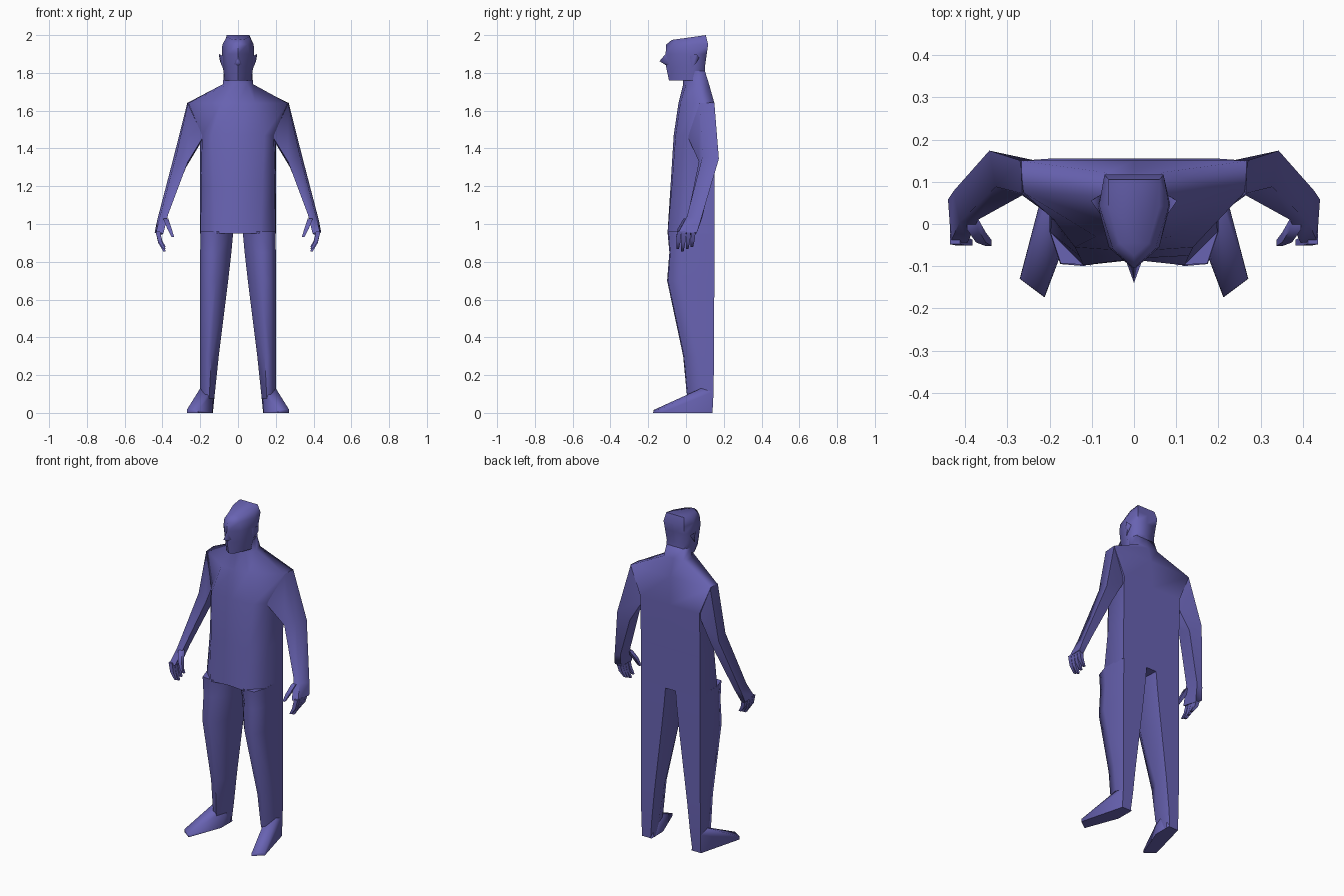
import bpy, bmesh, math

mat = bpy.data.materials.new("violet blue")
mat.diffuse_color = (0.14, 0.125, 0.45, 1)


def finish(bm, name, mirror):
    bmesh.ops.recalc_face_normals(bm, faces=bm.faces)
    me = bpy.data.meshes.new(name)
    bm.to_mesh(me)
    bm.free()
    me.materials.append(mat)
    ob = bpy.data.objects.new(name, me)
    bpy.context.collection.objects.link(ob)
    if mirror:
        ob.modifiers.new("mirror", 'MIRROR').use_mirror_merge = False
    return ob


def loft(name, rings, mirror=False):
    """Skin a list of equal-length point rings and cap both ends."""
    bm = bmesh.new()
    vs = [[bm.verts.new(p) for p in r] for r in rings]
    n = len(vs[0])
    for a, b in zip(vs, vs[1:]):
        for i in range(n):
            j = (i + 1) % n
            bm.faces.new((a[i], a[j], b[j], b[i]))
    bm.faces.new(vs[0])
    bm.faces.new(vs[-1])
    return finish(bm, name, mirror)


def hull(name, pts, mirror=False):
    bm = bmesh.new()
    for p in pts:
        bm.verts.new(p)
    r = bmesh.ops.convex_hull(bm, input=bm.verts)
    loose = [v for v in bm.verts if not v.link_faces]
    bmesh.ops.delete(bm, geom=loose, context='VERTS')
    return finish(bm, name, mirror)


def body_ring(z, yc, xf, yf, xs, ys, xb, yb, tilt=0):
    """Symmetric section: front centre, front corner, side, back corner, back centre."""
    half = [(xf, yf), (xs, ys), (xb, yb)]
    pts = [(0, yc)] + half + [(0, yb)] + [(-x, y) for x, y in reversed(half)]
    return [(x, y, z + tilt * y) for x, y in pts]


# torso, shoulders and neck
loft("torso", [body_ring(*r) for r in [
    (0.95, -0.085, 0.12, -0.098, 0.198, -0.02, 0.20, 0.15),
    (1.20, -0.082, 0.13, -0.075, 0.196, 0.01, 0.20, 0.15),
    (1.47, -0.065, 0.14, -0.055, 0.19, 0.01, 0.20, 0.155),
    (1.64, -0.040, 0.09, -0.030, 0.262, 0.075, 0.27, 0.15),
    (1.74, -0.015, 0.05, 0.000, 0.080, 0.065, 0.065, 0.122),
    (1.81, -0.020, 0.05, -0.005, 0.074, 0.050, 0.06, 0.10)]])

# head
loft("head", [body_ring(*r) for r in [
    (1.76, -0.09, 0.03, -0.07, 0.07, 0.02, 0.058, 0.105),
    (1.83, -0.105, 0.05, -0.055, 0.08, 0.04, 0.06, 0.10),
    (1.90, -0.108, 0.06, -0.055, 0.086, 0.045, 0.065, 0.11),
    (1.95, -0.105, 0.05, -0.060, 0.083, 0.045, 0.07, 0.117),
    (1.985, -0.075, 0.035, -0.045, 0.06, 0.04, 0.06, 0.105, 0.14)]])

hull("nose", [(0, -0.14, 1.862), (0, -0.10, 1.91), (0, -0.09, 1.83),
              (0.02, -0.085, 1.845), (-0.02, -0.085, 1.845)])

hull("ear", [(0.078, 0.02, 1.89), (0.102, 0.055, 1.90), (0.095, 0.06, 1.86),
             (0.08, 0.03, 1.825), (0.078, 0.07, 1.88)], True)


# legs
def leg_ring(z, xi, xo, yf, yb):
    return [(xi, yf + 0.08, z), ((xi + xo) / 2 - 0.01, yf, z), (xo - 0.025, yf + 0.005, z),
            (xo, yf + 0.08, z), (xo, yb, z), (xi + 0.008, yb, z)]


loft("leg", [leg_ring(*r) for r in [
    (0.96, 0.025, 0.199, -0.098, 0.15), (0.85, 0.035, 0.20, -0.088, 0.15),
    (0.70, 0.052, 0.20, -0.10, 0.15), (0.30, 0.102, 0.20, -0.015, 0.148),
    (0.11, 0.122, 0.20, 0.003, 0.146), (0.0, 0.133, 0.198, 0.03, 0.14)]], True)

hull("foot", [(0.135, 0.14, 0), (0.20, 0.14, 0), (0.135, 0.03, 0), (0.212, -0.174, 0),
              (0.271, -0.13, 0), (0.212, -0.172, 0.015), (0.27, -0.13, 0.018),
              (0.20, 0.08, 0.13), (0.15, 0.04, 0.11), (0.128, 0.09, 0.11),
              (0.20, 0.14, 0.11)], True)

# arm: shoulder, elbow, wrist and knuckle sections
loft("arm", [
    [(0.268, 0.15, 1.643), (0.265, 0.072, 1.64), (0.185, 0.01, 1.46), (0.185, 0.14, 1.45)],
    [(0.343, 0.174, 1.345), (0.328, 0.088, 1.36), (0.265, 0.068, 1.33), (0.275, 0.15, 1.30)],
    [(0.428, 0.078, 1.02), (0.413, 0.005, 1.04), (0.370, 0.010, 1.05), (0.385, 0.085, 1.03)],
    [(0.441, 0.058, 0.955), (0.434, -0.040, 0.955), (0.395, -0.045, 0.95), (0.408, 0.045, 0.94)]],
    True)


# fingers curl inwards below the knuckles
def digit(name, path, w):
    loft(name, [[(x + a * w * s, y + b * w * s, z) for a, b in ((1, -1), (1, 1), (-1, 1), (-1, -1))]
                for (x, y, z), s in zip(path, (1, 0.9, 0.55))], True)


for i in range(4):
    y = -0.036 + 0.025 * i
    drop = 0.012 * abs(i - 1)
    digit("finger", [(0.424, y, 0.96), (0.412, y - 0.004, 0.90 + drop / 2),
                     (0.389, y - 0.008, 0.855 + drop)], 0.012)
digit("thumb", [(0.383, 0.0, 1.03), (0.363, -0.032, 0.975), (0.345, -0.045, 0.932)], 0.013)

# soft shading across the low-poly surfaces
bpy.ops.object.select_all(action='SELECT')
bpy.context.view_layer.objects.active = bpy.data.objects["torso"]
bpy.ops.object.shade_smooth_by_angle(angle=math.radians(75))
